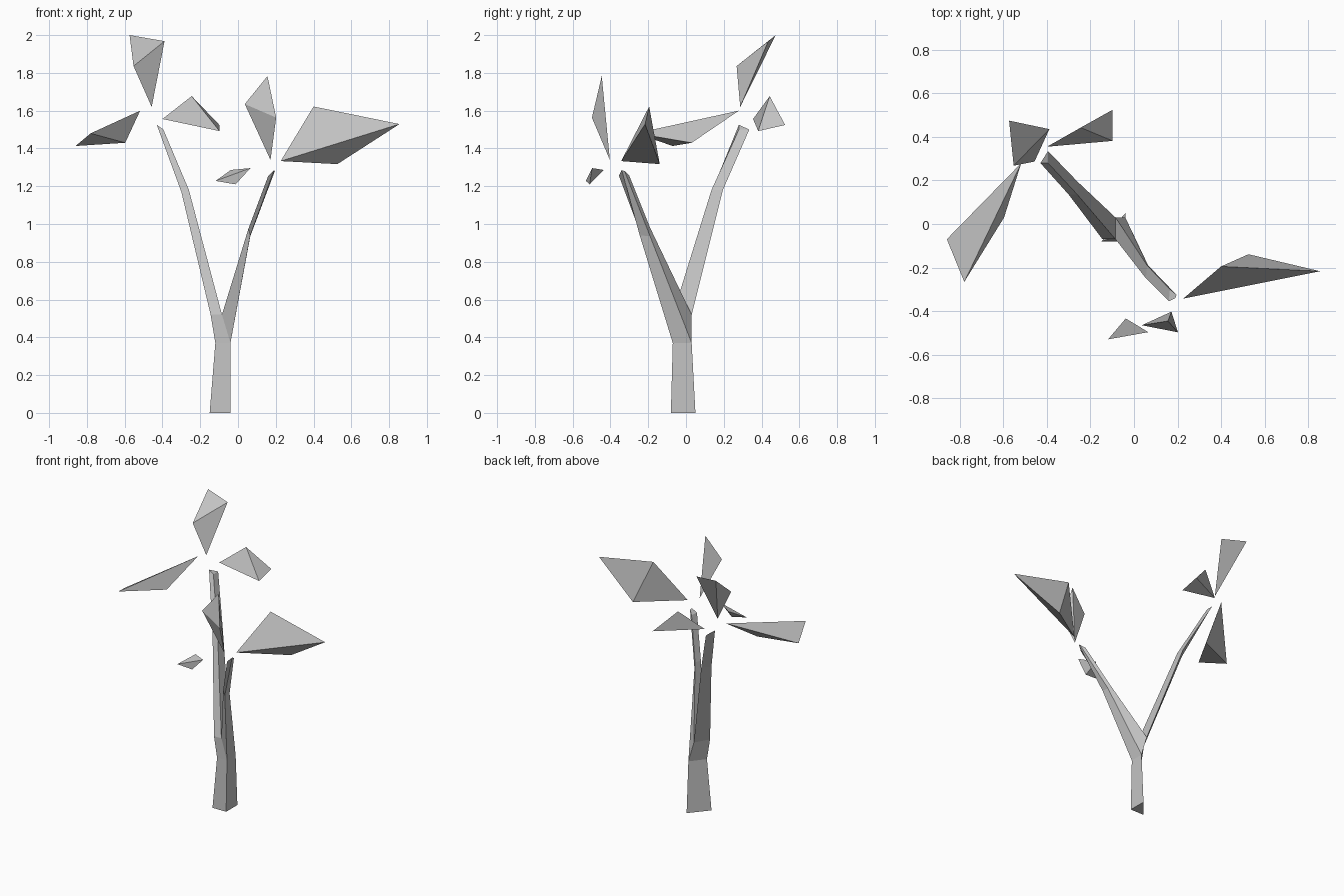
import bpy
import bmesh
from mathutils import Vector

cube = bpy.data.objects.get("Cube")
if cube:
    bpy.data.objects.remove(cube, do_unlink=True)

# One plain grey covers the whole model
GREY = (0.55, 0.55, 0.55, 1)
grey = bpy.data.materials.new("plain_grey")
grey.use_nodes = True
grey.diffuse_color = GREY
grey.node_tree.nodes["Principled BSDF"].inputs["Base Color"].default_value = GREY


def finish(bm, name):
    """Turn a bmesh into a flat-shaded object with outward normals."""
    bmesh.ops.recalc_face_normals(bm, faces=bm.faces)
    mesh = bpy.data.meshes.new(name)
    bm.to_mesh(mesh)
    bm.free()
    mesh.materials.append(grey)
    obj = bpy.data.objects.new(name, mesh)
    bpy.context.scene.collection.objects.link(obj)
    return obj


def triangle_ring(bm, corner, width, depth, rise):
    """Right-angled section: the corner, one point behind it, one beside it."""
    corner = Vector(corner)
    offsets = ((0, 0, 0), (0, depth, 0), (-width, 0, rise))
    return [bm.verts.new(corner + Vector(offset)) for offset in offsets]


def bridge(bm, lower, upper, skip=None):
    """Join two rings with side faces, leaving one side open if asked."""
    count = len(lower)
    for i in range(count):
        if i != skip:
            j = (i + 1) % count
            bm.faces.new((lower[i], lower[j], upper[j], upper[i]))


# Trunk and back branch: three-sided sections from the ground up
SECTIONS = [
    ((-0.04, -0.08, 0), 0.11, 0.13, 0),
    ((-0.04, -0.07, 0.37), 0.08, 0.1, 0),
    ((-0.085, -0.07, 0.52), 0.06, 0.1, 0),
    ((-0.26, 0.135, 1.18), 0.04, 0.06, -0.01),
    ((-0.395, 0.28, 1.5), 0.035, 0.055, 0.025),
]
FORK = 1  # the section whose right side opens into the front branch

bm = bmesh.new()
rings = [triangle_ring(bm, *section) for section in SECTIONS]
for level, (lower, upper) in enumerate(zip(rings, rings[1:])):
    bridge(bm, lower, upper, skip=0 if level == FORK else None)
bm.faces.new(rings[0])
bm.faces.new(rings[-1])

# Front branch: four-sided sections growing out of the open fork
BRANCH = [
    [(0.065, -0.245, 0.94), (0.065, -0.19, 0.935),
     (0.06, -0.19, 0.98), (0.055, -0.25, 0.975)],
    [(0.19, -0.34, 1.285), (0.195, -0.325, 1.28),
     (0.165, -0.3, 1.255), (0.16, -0.355, 1.255)],
]
below, above = rings[FORK], rings[FORK + 1]
ring = [below[0], below[1], above[1], above[0]]
for section in BRANCH:
    following = [bm.verts.new(point) for point in section]
    bridge(bm, ring, following)
    ring = following
bm.faces.new(ring)
finish(bm, "trunk_and_branches")

# Leaf clumps: four-cornered shards floating around the branch tips
LEAVES = {
    "leaf_top": [(-0.574, 0.475, 2), (-0.389, 0.436, 1.968),
                 (-0.553, 0.268, 1.836), (-0.457, 0.287, 1.62)],
    "leaf_right": [(-0.86, -0.07, 1.413), (-0.78, -0.266, 1.48),
                   (-0.597, 0.03, 1.43), (-0.518, 0.28, 1.6)],
    "leaf_back": [(-0.4, 0.355, 1.556), (-0.245, 0.443, 1.677),
                  (-0.098, 0.525, 1.524), (-0.098, 0.382, 1.492)],
    "leaf_small": [(-0.119, -0.53, 1.228), (-0.038, -0.434, 1.286),
                   (0.066, -0.497, 1.296), (-0.013, -0.51, 1.21)],
    "leaf_upright": [(0.156, -0.446, 1.783), (0.036, -0.465, 1.635),
                     (0.202, -0.498, 1.563), (0.172, -0.403, 1.339)],
    "leaf_large": [(0.226, -0.343, 1.333), (0.4, -0.195, 1.622),
                   (0.855, -0.217, 1.529), (0.526, -0.139, 1.317)],
}
for name, corners in LEAVES.items():
    bm = bmesh.new()
    for corner in corners:
        bm.verts.new(corner)
    bmesh.ops.convex_hull(bm, input=bm.verts)
    finish(bm, name)
